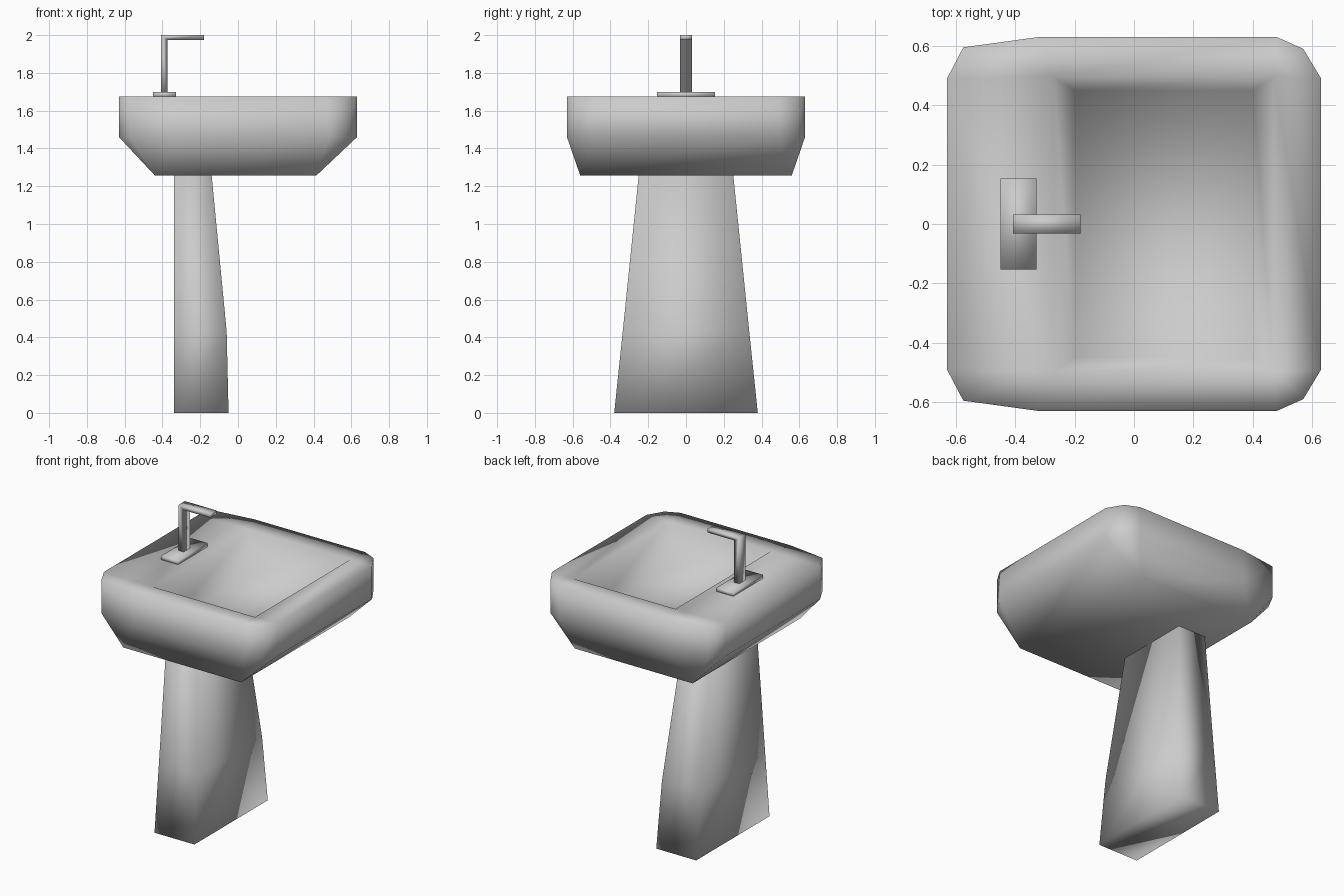
import bpy, bmesh

if "Cube" in bpy.data.objects:
    bpy.data.objects.remove(bpy.data.objects["Cube"])


def finish(name, bm):
    bmesh.ops.remove_doubles(bm, verts=bm.verts[:], dist=0.0005)
    bmesh.ops.recalc_face_normals(bm, faces=bm.faces[:])
    for f in bm.faces:
        f.smooth = True
    me = bpy.data.meshes.new(name)
    bm.to_mesh(me)
    bm.free()
    ob = bpy.data.objects.new(name, me)
    bpy.context.collection.objects.link(ob)
    return ob


def loft(name, rings):
    """Skin a stack of (outline, z) rings and cap both ends."""
    bm = bmesh.new()
    loops = [[bm.verts.new((x, y, z)) for x, y in pts] for pts, z in rings]
    n = len(loops[0])
    for a, b in zip(loops, loops[1:]):
        for i in range(n):
            j = (i + 1) % n
            bm.faces.new((a[i], a[j], b[j], b[i]))
    bm.faces.new(loops[0][::-1])
    bm.faces.new(loops[-1])
    return finish(name, bm)


def mirrored(half):
    return half + [(x, -y) for x, y in reversed(half)]


def rect(x0, x1, y, repeat=3):
    # rectangle, each corner repeated to match the 12-sided rim
    return mirrored([(x0, -y)] * repeat + [(x1, -y)] * repeat)


# Basin: underside, chamfered sides, flat rim, sunken bowl
rim = mirrored([(-0.63, -0.49), (-0.575, -0.595), (-0.32, -0.63),
                (0.48, -0.63), (0.57, -0.59), (0.63, -0.49)])
loft("basin", [(rect(-0.44, 0.415, 0.56), 1.257), (rim, 1.46), (rim, 1.675),
               (rect(-0.27, 0.47, 0.495), 1.675), (rect(-0.2, 0.4, 0.45), 1.43)])

# Pedestal: block tapering upwards, flat at the back
loft("pedestal", [(rect(-0.34, -0.05, 0.38, 1), 0),
                  (rect(-0.34, -0.06, 0.335, 1), 0.43),
                  (rect(-0.34, -0.14, 0.25, 1), 1.262)])


# Tap: base plate, and an L-shaped spout extruded sideways
def slab(name, profile, y):
    bm = bmesh.new()
    face = bm.faces.new([bm.verts.new((x, -y, z)) for x, z in profile])
    ext = bmesh.ops.extrude_face_region(bm, geom=[face], use_keep_orig=True)
    verts = [v for v in ext["geom"] if isinstance(v, bmesh.types.BMVert)]
    bmesh.ops.translate(bm, verts=verts, vec=(0, 2 * y, 0))
    return finish(name, bm)


slab("tap_base", [(-0.45, 1.67), (-0.328, 1.67), (-0.328, 1.7), (-0.45, 1.7)], 0.153)
slab("tap_spout", [(-0.408, 1.69), (-0.372, 1.69), (-0.372, 1.975), (-0.18, 1.975),
                   (-0.18, 2.0), (-0.408, 2.0)], 0.032)
